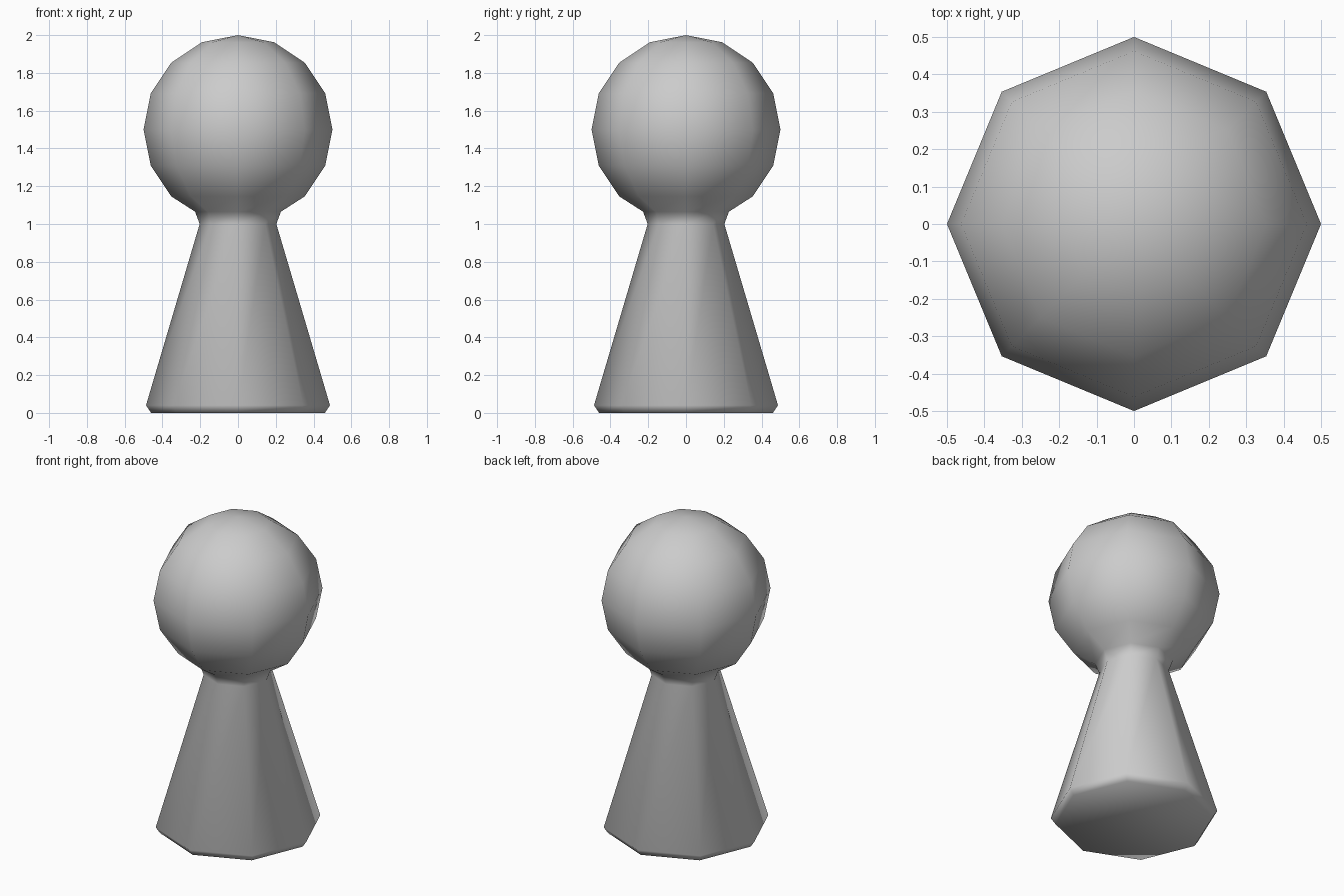
import bpy, bmesh
from math import sin, cos, pi, radians

if "Cube" in bpy.data.objects:
    bpy.data.objects.remove(bpy.data.objects["Cube"])

SIDES = 8

# Outline (radius, height): bevelled base, tapered body, neck
profile = [(0.46, 0.0), (0.487, 0.04), (0.203, 1.0), (0.227, 1.065)]
# Ball head: 22.5 degree steps up to the pole
profile += [(0.5 * cos(radians(a)), 1.5 + 0.5 * sin(radians(a)))
            for a in (-45, -22.5, 0, 22.5, 45, 67.5)]

bm = bmesh.new()
rings = [[bm.verts.new((r * cos(2 * pi * i / SIDES), r * sin(2 * pi * i / SIDES), z))
          for i in range(SIDES)] for r, z in profile]

# Side faces
for low, high in zip(rings, rings[1:]):
    for i in range(SIDES):
        j = (i + 1) % SIDES
        bm.faces.new((low[i], low[j], high[j], high[i]))

# Top fan and underside
top = bm.verts.new((0, 0, 2))
for i in range(SIDES):
    bm.faces.new((rings[-1][i], rings[-1][(i + 1) % SIDES], top))
bm.faces.new(rings[0][::-1])

for f in bm.faces:
    f.smooth = True
bmesh.ops.recalc_face_normals(bm, faces=bm.faces)

mesh = bpy.data.meshes.new("pawn")
bm.to_mesh(mesh)
bm.free()
bpy.context.collection.objects.link(bpy.data.objects.new("pawn", mesh))
